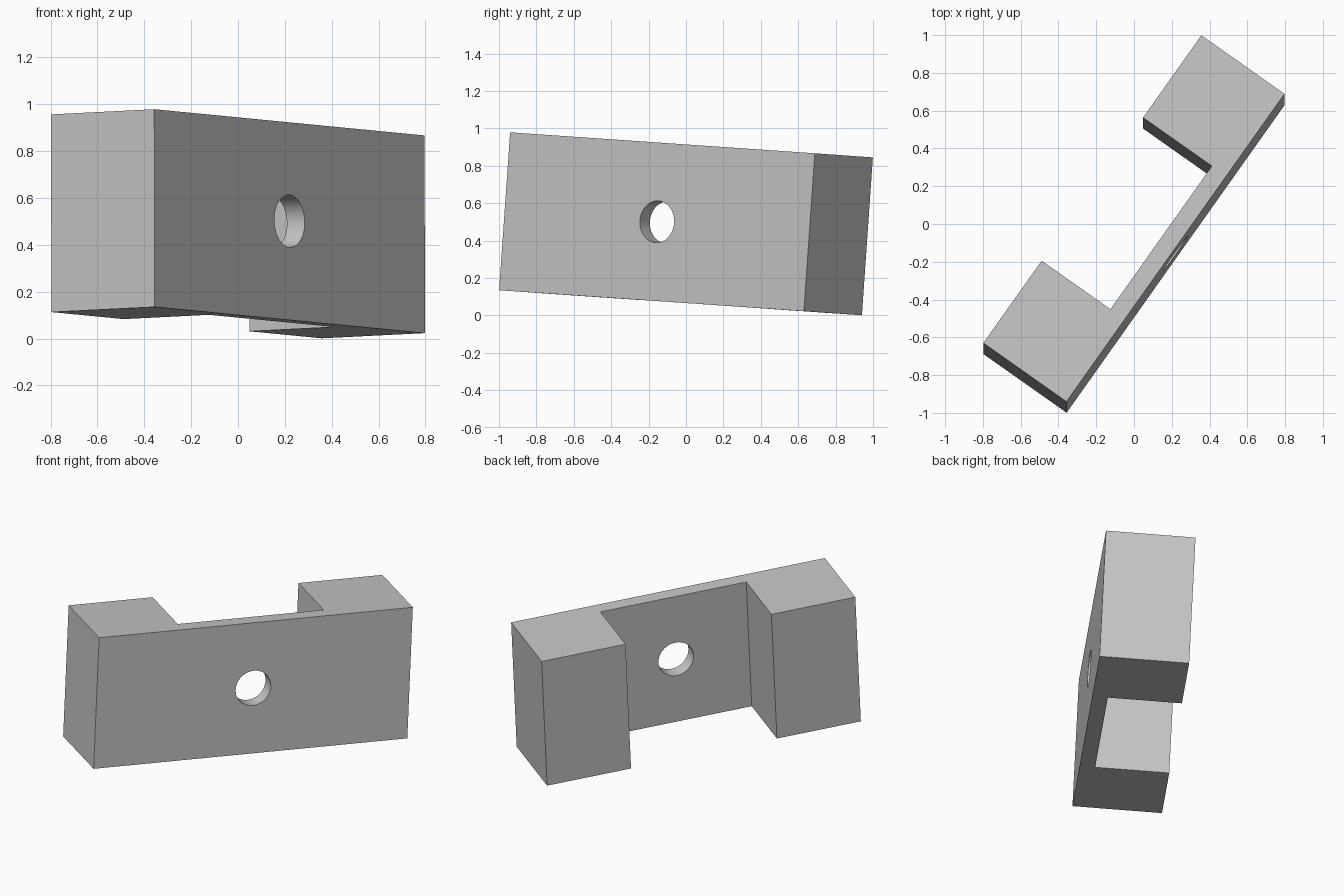
import bpy, bmesh, math
from mathutils import Vector, Matrix

cube = bpy.data.objects.get("Cube")
if cube:
    bpy.data.objects.remove(cube, do_unlink=True)

LENGTH, DEPTH, HEIGHT = 2.0, 0.539, 0.846
WALL, LEG = 0.093, 0.535
HOLE_RADIUS = 0.112

# Tilted frame of the bracket: long axis, depth axis, height axis
along = Vector((1.155, 1.63, -0.112)).normalized()
up = Vector((0, 0.06, 0.845))
up = (up - along * up.dot(along)).normalized()
back = up.cross(along)
frame = Matrix((along, back, up)).transposed().to_4x4()
frame.translation = (0, 0, 0.49)

grey = bpy.data.materials.new("light grey")
grey.use_nodes = True
colour = (0.56, 0.56, 0.56, 1)
grey.diffuse_color = colour
grey.node_tree.nodes["Principled BSDF"].inputs["Base Color"].default_value = colour


def add_object(name, bm):
    bmesh.ops.recalc_face_normals(bm, faces=bm.faces)
    mesh = bpy.data.meshes.new(name)
    bm.to_mesh(mesh)
    bm.free()
    mesh.materials.append(grey)
    obj = bpy.data.objects.new(name, mesh)
    bpy.context.collection.objects.link(obj)
    obj.matrix_world = frame
    return obj


# Bracket: mirrored U-shaped profile extruded upwards
x, inner = LENGTH / 2, LENGTH / 2 - LEG
front, rear = -DEPTH / 2, DEPTH / 2
half = [(x, front), (x, rear), (inner, rear), (inner, front + WALL)]
profile = half + [(-px, py) for px, py in reversed(half)]
bm = bmesh.new()
face = bm.faces.new([bm.verts.new((px, py, -HEIGHT / 2)) for px, py in profile])
top = bmesh.ops.extrude_face_region(bm, geom=[face])["geom"]
bmesh.ops.translate(bm, vec=(0, 0, HEIGHT),
                    verts=[v for v in top if isinstance(v, bmesh.types.BMVert)])
bracket = add_object("bracket", bm)

# Round hole through the middle of the wall
bm = bmesh.new()
bmesh.ops.create_cone(bm, cap_ends=True, segments=64, radius1=HOLE_RADIUS,
                      radius2=HOLE_RADIUS, depth=WALL * 3,
                      matrix=Matrix.Translation((0, front + WALL / 2, 0))
                      @ Matrix.Rotation(math.pi / 2, 4, 'X'))
cutter = add_object("hole_cutter", bm)
cutter.hide_render = True

bpy.context.view_layer.update()
cut = bracket.modifiers.new("hole", 'BOOLEAN')
cut.operation = 'DIFFERENCE'
cut.solver = 'EXACT'
cut.object = cutter

bpy.ops.object.select_all(action='DESELECT')
bracket.select_set(True)
bpy.context.view_layer.objects.active = bracket
bpy.ops.object.modifier_apply(modifier=cut.name)
bpy.data.objects.remove(cutter, do_unlink=True)
bpy.ops.object.shade_smooth_by_angle(angle=math.radians(30))
